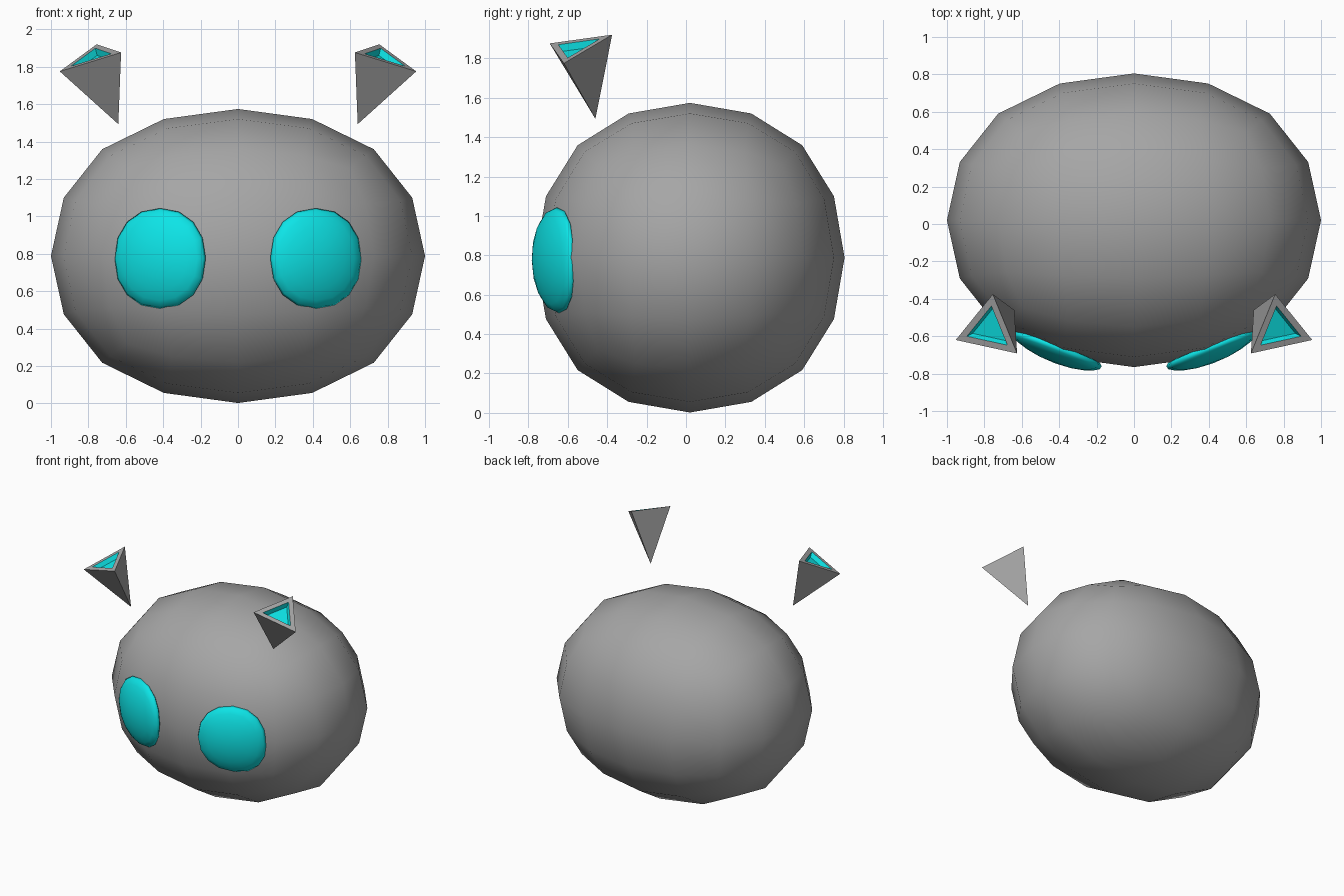
import bpy, bmesh
from math import sqrt, copysign
from mathutils import Vector

if "Cube" in bpy.data.objects:
    bpy.data.objects.remove(bpy.data.objects["Cube"], do_unlink=True)


def make_material(name, colour):
    mat = bpy.data.materials.new(name)
    mat.use_nodes = True
    mat.diffuse_color = colour
    mat.node_tree.nodes["Principled BSDF"].inputs["Base Color"].default_value = colour
    return mat


GREY = make_material("grey", (0.38, 0.38, 0.38, 1))
CYAN = make_material("cyan", (0.004, 0.78, 0.8, 1))

CENTRE = Vector((0, 0.02, 0.788))
RADII = Vector((1.0, 0.785, 0.786))


def add_object(name, bm, materials, smooth):
    bmesh.ops.recalc_face_normals(bm, faces=bm.faces)
    for face in bm.faces:
        face.smooth = smooth
    mesh = bpy.data.meshes.new(name)
    bm.to_mesh(mesh)
    bm.free()
    for mat in materials:
        mesh.materials.append(mat)
    obj = bpy.data.objects.new(name, mesh)
    bpy.context.collection.objects.link(obj)
    return obj


# Body: a box rounded by subdivision, sized so the limit surface meets the radii
def build_body():
    bm = bmesh.new()
    bmesh.ops.create_cube(bm, size=2 / 0.8395)
    for v in bm.verts:
        v.co = CENTRE + v.co * RADII
    body = add_object("body", bm, [GREY], True)
    sub = body.modifiers.new("rounding", "SUBSURF")
    sub.levels = sub.render_levels = 2


def soften(value, power):
    return copysign(abs(value) ** power, value)


# Eyes: flattened rounded pads wrapped over the front of the body
def build_eye(name, side):
    bm = bmesh.new()
    bmesh.ops.create_uvsphere(bm, u_segments=16, v_segments=10, radius=1)
    for v in bm.verts:
        u, w, depth = v.co
        x = 0.415 + 0.243 * soften(u, 0.92)
        z = 0.775 + 0.267 * soften(w, 0.92)
        nx, nz = x / RADII.x, (z - CENTRE.z) / RADII.z
        ny = -sqrt(1 - nx * nx - nz * nz)
        on_body = CENTRE + Vector((nx, ny, nz)) * RADII
        normal = Vector((nx / RADII.x, ny / RADII.y, nz / RADII.z)).normalized()
        out = 0.008 + 0.046 * soften(depth, 0.85)
        # keep the outline in place while the pad follows the surface
        v.co = on_body + Vector((normal.x * 0.4, normal.y, normal.z * 0.4)) * out
        v.co.x *= side
    add_object(name, bm, [CYAN], True)


# Ears: floating three-sided spikes with a recessed cyan opening
def build_ear(name, side):
    tip = Vector((0.64, -0.46, 1.493))
    rim = [Vector((0.755, -0.375, 1.92)), Vector((0.953, -0.62, 1.775)),
           Vector((0.625, -0.692, 1.876))]
    middle = sum(rim, Vector()) / 3
    inward = (rim[1] - rim[0]).cross(rim[2] - rim[0]).normalized()
    if inward.dot(tip - middle) < 0:
        inward.negate()
    lip = [middle.lerp(p, 0.66) for p in rim]
    floor = [middle.lerp(p, 0.55) + inward * 0.035 for p in rim]

    bm = bmesh.new()

    def ring(points):
        return [bm.verts.new((p.x * side, p.y, p.z)) for p in points]

    apex = ring([tip])[0]
    outer, inner, base = ring(rim), ring(lip), ring(floor)
    for i in range(3):
        j = (i + 1) % 3
        bm.faces.new((apex, outer[i], outer[j]))
        bm.faces.new((outer[i], outer[j], inner[j], inner[i]))
        bm.faces.new((inner[i], inner[j], base[j], base[i])).material_index = 1
    bm.faces.new(base).material_index = 1
    add_object(name, bm, [GREY, CYAN], False)


build_body()
for label, sign in (("left", 1), ("right", -1)):
    build_eye(label + "_eye", sign)
    build_ear(label + "_ear", sign)
